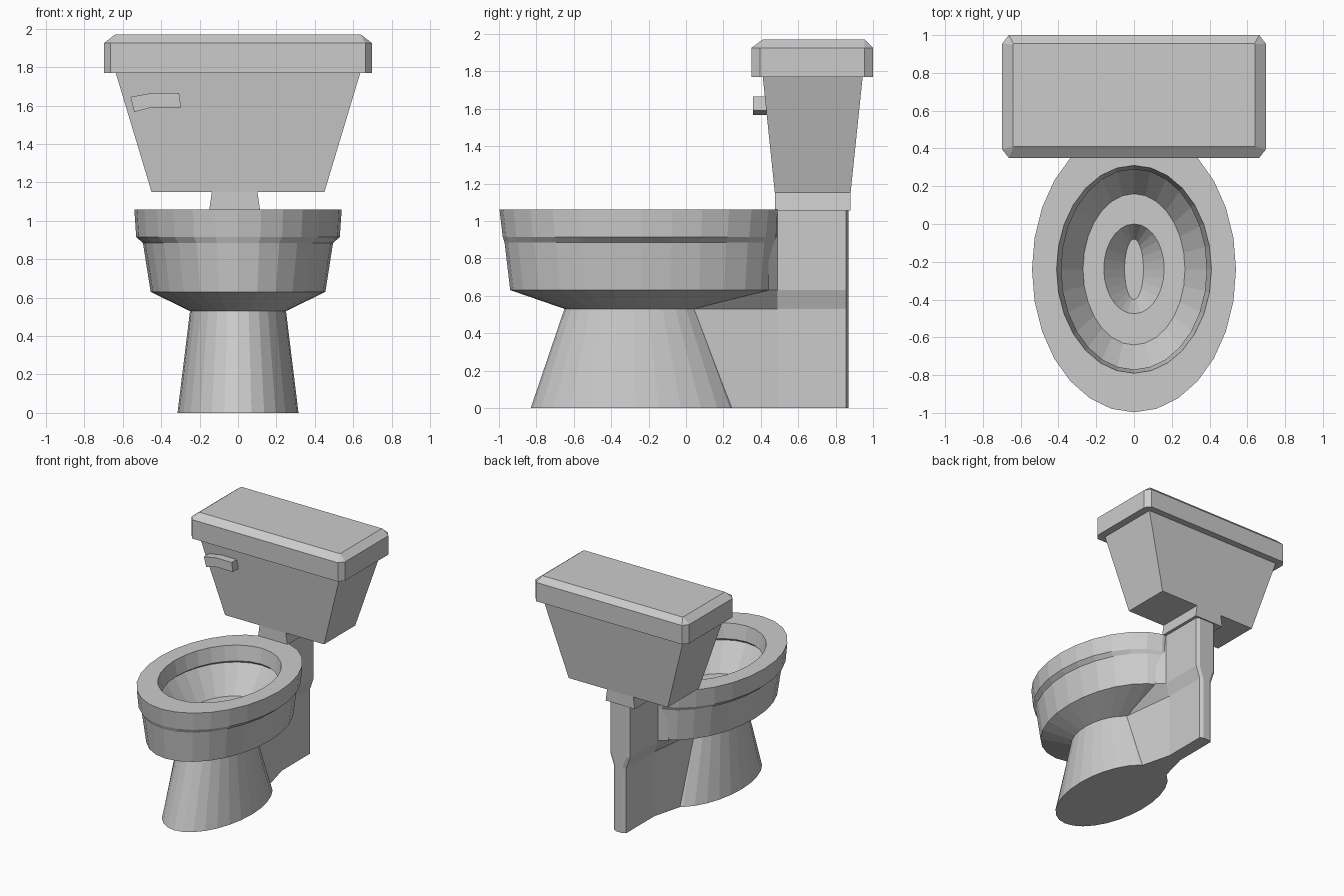
import bpy, bmesh, math

if "Cube" in bpy.data.objects:
    bpy.data.objects.remove(bpy.data.objects["Cube"])

ceramic = bpy.data.materials.new("grey ceramic")
ceramic.diffuse_color = (0.6, 0.6, 0.6, 1)
ceramic.use_nodes = True
ceramic.node_tree.nodes["Principled BSDF"].inputs["Base Color"].default_value = ceramic.diffuse_color


def loft(name, rings):
    """Skin a stack of equal-length point rings and cap both ends."""
    bm = bmesh.new()
    rows = [[bm.verts.new(p) for p in ring] for ring in rings]
    n = len(rows[0])
    for a, b in zip(rows, rows[1:]):
        for i in range(n):
            j = (i + 1) % n
            bm.faces.new((a[i], a[j], b[j], b[i]))
    bm.faces.new(rows[0][::-1])
    bm.faces.new(rows[-1])
    bmesh.ops.recalc_face_normals(bm, faces=bm.faces)
    mesh = bpy.data.meshes.new(name)
    bm.to_mesh(mesh)
    bm.free()
    mesh.materials.append(ceramic)
    ob = bpy.data.objects.new(name, mesh)
    bpy.context.collection.objects.link(ob)
    return ob


def oval(rx, front, back, z, n=28):
    """Oval ring between two y values, cut flat where it meets the column."""
    cy, ry = (front + back) / 2, (back - front) / 2
    return [(rx * math.sin(2 * math.pi * i / n),
             min(cy - ry * math.cos(2 * math.pi * i / n), 0.49), z) for i in range(n)]


def rect(x0, x1, y0, y1, z, cx=0.0, cy=0.0):
    """Rectangle ring with optional cut corners (8 points)."""
    return [(x0 + cx, y0, z), (x1 - cx, y0, z), (x1, y0 + cy, z), (x1, y1 - cy, z),
            (x1 - cx, y1, z), (x0 + cx, y1, z), (x0, y1 - cy, z), (x0, y0 + cy, z)]


def box_ring(x0, x1, y0, y1, z):
    return [(x0, y0, z), (x1, y0, z), (x1, y1, z), (x0, y1, z)]


# pedestal, bowl and rim outside, then the hollow inside
loft("bowl_and_pedestal", [
    oval(0.315, -0.83, 0.29, 0),
    oval(0.25, -0.65, 0.08, 0.53),
    oval(0.455, -0.94, 0.47, 0.63),
    oval(0.495, -0.97, 0.49, 0.885),
    oval(0.53, -0.98, 0.50, 0.915),
    oval(0.54, -0.997, 0.515, 1.06),
    oval(0.41, -0.79, 0.31, 1.06),
    oval(0.385, -0.77, 0.29, 0.94),
    oval(0.41, -0.79, 0.31, 0.92),
    oval(0.27, -0.64, 0.16, 0.71),
    oval(0.16, -0.475, 0.0, 0.71),
    oval(0.05, -0.40, -0.08, 0.58),
])


# rear column: narrow web below, wider above, flaring into the bowl
def column_ring(flare_x, flare_y, w, z):
    half = [(flare_x, flare_y), (w, 0.49), (w, 0.855), (w - 0.025, 0.87)]
    return [(x, y, z) for x, y in half] + [(-x, y, z) for x, y in half[::-1]]


loft("rear_column", [
    column_ring(0.12, 0.24, 0.055, 0),
    column_ring(0.11, 0.04, 0.055, 0.53),
    column_ring(0.15, 0.44, 0.09, 0.63),
    column_ring(0.15, 0.44, 0.09, 1.058),
])

# neck between column and tank
loft("tank_neck", [box_ring(-0.15, 0.115, 0.475, 0.88, 1.055),
                   box_ring(-0.135, 0.10, 0.475, 0.88, 1.16)])

# tapered tank
loft("tank", [box_ring(-0.45, 0.45, 0.475, 0.88, 1.15),
              box_ring(-0.638, 0.638, 0.41, 0.945, 1.775)])

# lid with cut corners and sloped top edge
loft("tank_lid", [rect(-0.698, 0.698, 0.35, 1.0, 1.77, 0.035, 0.045),
                  rect(-0.698, 0.698, 0.35, 1.0, 1.925, 0.035, 0.045),
                  rect(-0.64, 0.64, 0.41, 0.955, 1.97, 0.002, 0.002)])

# bent flush handle on the tank front
handle = [(-0.56, 1.645), (-0.54, 1.567), (-0.45, 1.59),
          (-0.297, 1.59), (-0.307, 1.665), (-0.45, 1.665)]
loft("flush_handle", [[(x, y, z) for x, z in handle] for y in (0.357, 0.44)])
